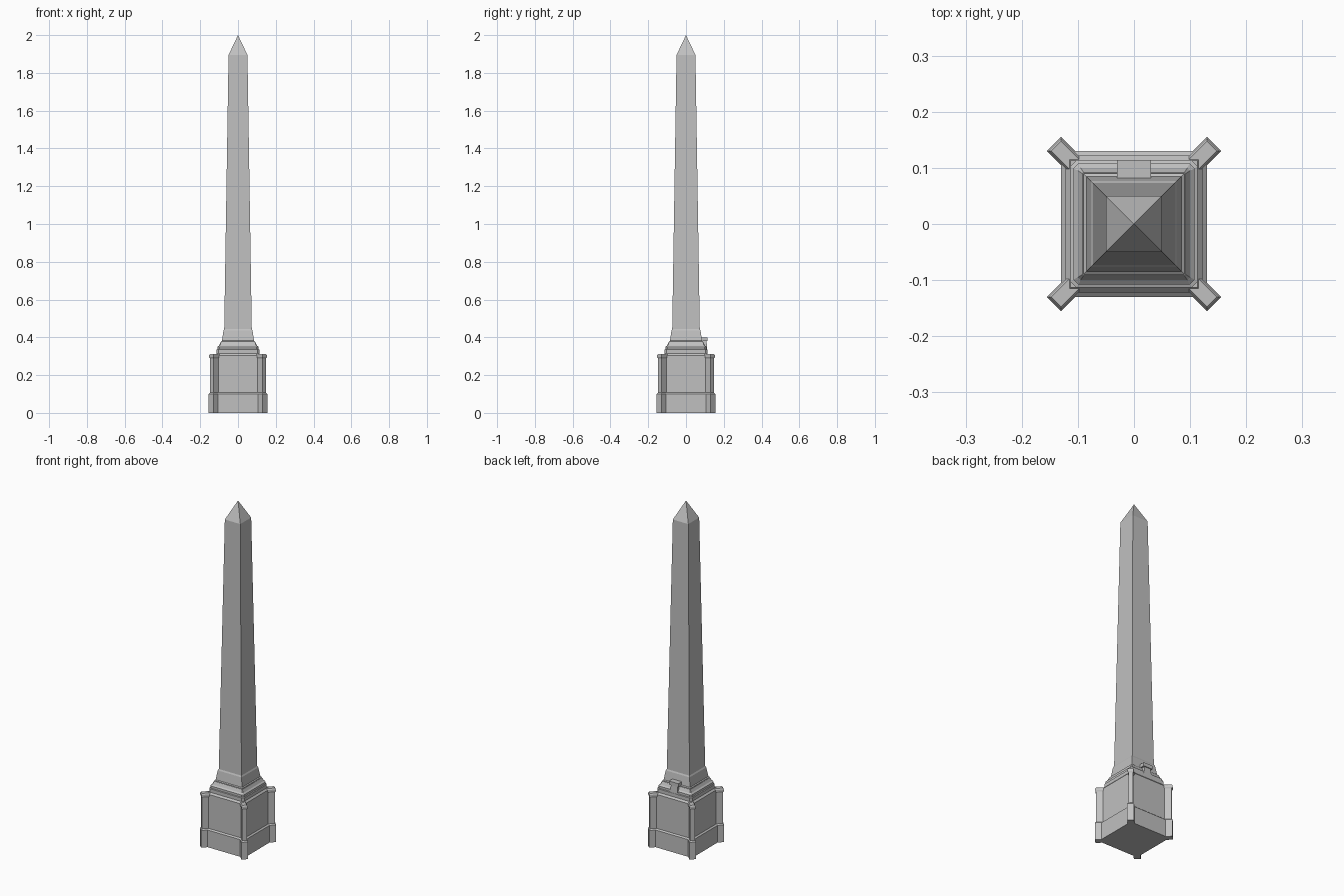
import bpy, bmesh, math
from mathutils import Matrix

cube = bpy.data.objects.get("Cube")
if cube:
    bpy.data.objects.remove(cube)

stone = bpy.data.materials.new("pale_grey_stone")
stone.use_nodes = True
colour = (0.53, 0.53, 0.53, 1)
stone.diffuse_color = colour
stone.node_tree.nodes["Principled BSDF"].inputs["Base Color"].default_value = colour


def finish(bm, name):
    bmesh.ops.remove_doubles(bm, verts=bm.verts, dist=1e-5)
    bmesh.ops.recalc_face_normals(bm, faces=bm.faces)
    mesh = bpy.data.meshes.new(name)
    bm.to_mesh(mesh)
    bm.free()
    mesh.materials.append(stone)
    obj = bpy.data.objects.new(name, mesh)
    bpy.context.collection.objects.link(obj)
    return obj


def loft(name, rings, cap_top=True):
    """Join closed rings of points into a solid."""
    bm = bmesh.new()
    loops = [[bm.verts.new(p) for p in ring] for ring in rings]
    for low, high in zip(loops, loops[1:]):
        for i in range(len(low)):
            j = (i + 1) % len(low)
            bm.faces.new((low[i], low[j], high[j], high[i]))
    bm.faces.new(loops[0][::-1])
    if cap_top:
        bm.faces.new(loops[-1])
    return finish(bm, name)


def rect(x0, x1, y0, y1, z):
    return [(x0, y0, z), (x1, y0, z), (x1, y1, z), (x0, y1, z)]


def square(h, z):
    return rect(-h, h, -h, h, z)


def chamfered(h, z, c):
    k = h - c
    return [(x, y, z) for x, y in ((-k, -h), (k, -h), (h, -k), (h, k),
                                   (k, h), (-k, h), (-h, k), (-h, -k))]


# Pedestal: plinth, recessed walls and upper band
loft("pedestal", [square(h, z) for h, z in
                  ((0.13, 0), (0.13, 0.1), (0.122, 0.107), (0.122, 0.305), (0.113, 0.315))])

# Stepped mouldings with cut corners
loft("stepped_moulding", [chamfered(h, z, c) for h, z, c in
                          ((0.113, 0.312, 0.01), (0.113, 0.335, 0.01), (0.108, 0.337, 0.009),
                           (0.108, 0.35, 0.009), (0.1, 0.357, 0.005), (0.092, 0.374, 0.002))])

# Flared foot of the shaft
loft("shaft_foot", [square(h, z) for h, z in
                    ((0.09, 0.37), (0.09, 0.378), (0.085, 0.382), (0.077, 0.435), (0.073, 0.443))])

# Tapering shaft with pyramid tip
loft("shaft", [square(h, z) for h, z in
               ((0.073, 0.44), (0.05, 1.895), (0.0001, 2.0))])

# Diagonal corner buttresses with plinth and cap
for name, turn in (("back_left", 45), ("back_right", 135), ("front_right", 225), ("front_left", 315)):
    rings = [rect(0.1, 0.184 + w, -w, w, z) for w, z in
             ((0.0177, 0), (0.0177, 0.1), (0.0125, 0.107), (0.0125, 0.288),
              (0.016, 0.295), (0.016, 0.306), (0.012, 0.313))]
    obj = loft(name + "_buttress", rings)
    obj.data.transform(Matrix.Rotation(math.radians(turn), 4, "Z"))

# Small block on the back, with a wider head
loft("back_block_stem", [rect(-w, w, 0.075, y, z) for w, y, z in
                         ((0.026, 0.112, 0.335), (0.02, 0.109, 0.38))])
loft("back_block_head", [rect(-0.03, 0.03, 0.075, 0.114, z) for z in (0.38, 0.4)])
